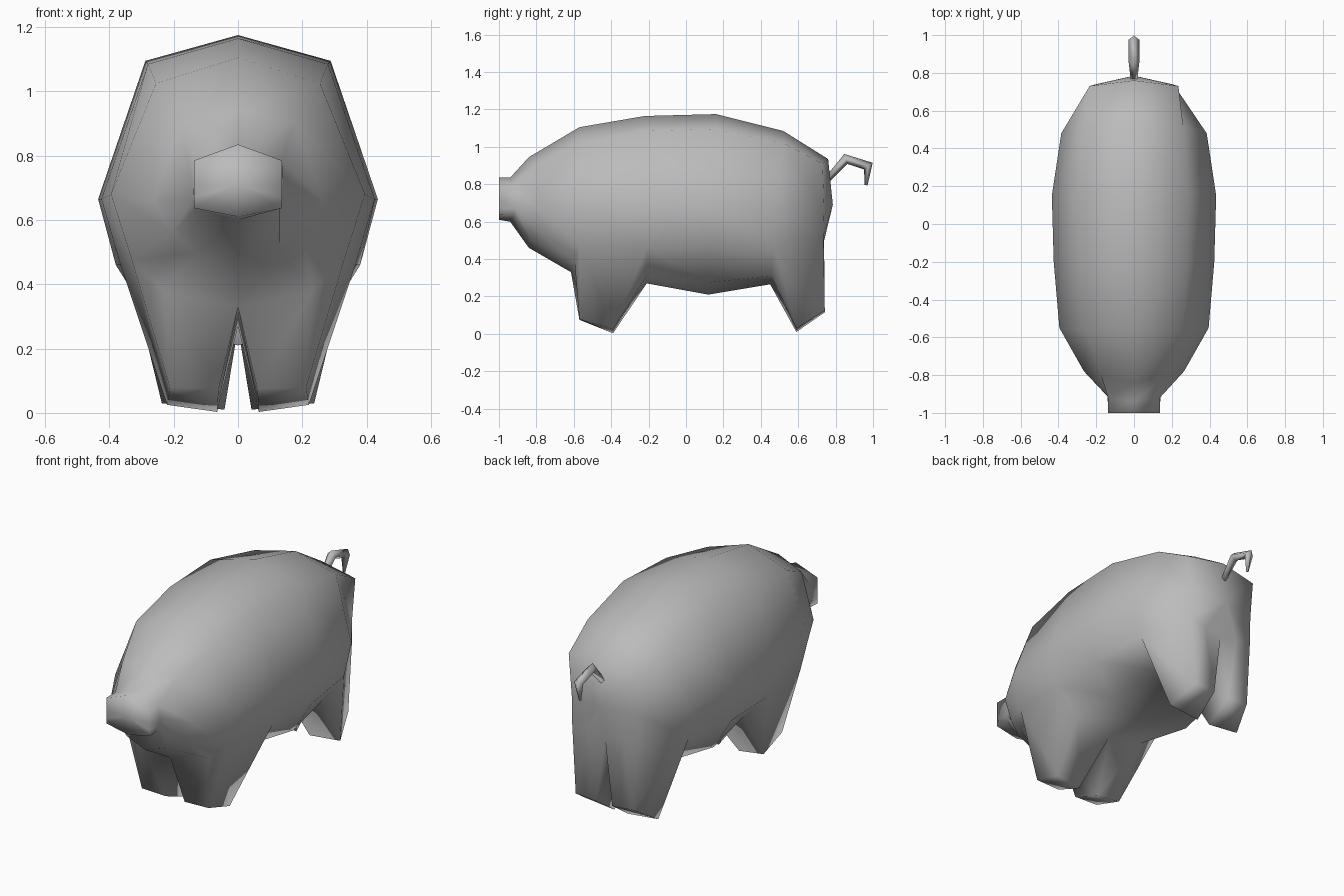
import bpy, bmesh
from mathutils import Vector

if "Cube" in bpy.data.objects:
    bpy.data.objects.remove(bpy.data.objects["Cube"])

skin = bpy.data.materials.new("plain grey")
skin.diffuse_color = (0.5, 0.5, 0.5, 1)
skin.use_nodes = True
skin.node_tree.nodes["Principled BSDF"].inputs["Base Color"].default_value = skin.diffuse_color


def make_object(name, bm):
    bmesh.ops.recalc_face_normals(bm, faces=bm.faces)
    for f in bm.faces:
        f.smooth = True
    mesh = bpy.data.meshes.new(name)
    bm.to_mesh(mesh)
    bm.free()
    mesh.materials.append(skin)
    obj = bpy.data.objects.new(name, mesh)
    bpy.context.collection.objects.link(obj)
    return obj


# Right half of each body ring: top, shoulder, flank, lower side, belly edge, bottom
RINGS = [
    [(0, -1, .835), (.137, -1, .785), (.137, -1, .71), (.137, -1, .67), (.137, -1, .637), (0, -1, .61)],
    [(0, -.94, .835), (.137, -.92, .785), (.14, -.91, .71), (.138, -.915, .67), (.13, -.92, .635), (0, -.94, .60)],
    [(0, -.84, .945), (.175, -.80, .905), (.265, -.78, .66), (.205, -.80, .56), (.13, -.825, .50), (0, -.84, .46)],
    [(0, -.57, 1.105), (.255, -.56, 1.025), (.395, -.55, .68), (.33, -.57, .475), (.23, -.595, .38), (0, -.615, .33)],
    [(0, -.22, 1.165), (.28, -.22, 1.085), (.425, -.20, .665), (.365, -.21, .46), (.22, -.21, .31), (0, -.21, .27)],
    [(0, .16, 1.175), (.288, .16, 1.095), (.435, .15, .665), (.38, .13, .46), (.265, .125, .275), (0, .12, .21)],
    [(0, .52, 1.085), (.26, .52, 1.02), (.385, .48, .67), (.345, .47, .475), (.22, .455, .31), (0, .45, .265)],
    [(0, .76, .935), (.235, .73, .91), (.21, .738, .68), (.21, .735, .53), (.11, .738, .50), (0, .735, .485)],
]
# Soles, keyed by the ring span each leg hangs from: front outer, back outer, back inner, front inner
FEET = {
    3: [(.212, -.57, .08), (.22, -.39, .025), (.065, -.39, .003), (.06, -.57, .075)],
    6: [(.237, .59, .03), (.182, .742, .125), (.05, .742, .115), (.042, .59, .01)],
}

bm = bmesh.new()
rings = []
for half in RINGS:
    loop = half + [(-x, y, z) for x, y, z in half[4:0:-1]]
    rings.append([bm.verts.new(p) for p in loop])

for i, (a, b) in enumerate(zip(rings, rings[1:])):
    for k in range(10):
        n = (k + 1) % 10
        if not (i in FEET and 3 <= k <= 6):
            bm.faces.new((a[k], a[n], b[n], b[k]))
    if i in FEET:
        # Pair of legs drawn down from the lower body, ending in slanted soles
        for side, (o, e, c) in ((1, (3, 4, 5)), (-1, (7, 6, 5))):
            s = [bm.verts.new((side * x, y, z)) for x, y, z in FEET[i]]
            for r, outer, inner in ((a, s[0], s[3]), (b, s[1], s[2])):
                bm.faces.new((r[o], r[e], outer))
                bm.faces.new((r[e], inner, outer))
                bm.faces.new((r[e], r[c], inner))
            bm.faces.new((a[o], b[o], s[1], s[0]))
            bm.faces.new((a[c], b[c], s[2], s[3]))
            bm.faces.new(s)

# Snout disc and rump fan
for ring, centre in ((rings[0], (0, -1.0, .71)), (rings[-1], (0, .785, .69))):
    c = bm.verts.new(centre)
    for k in range(10):
        bm.faces.new((ring[k], ring[(k + 1) % 10], c))
make_object("body", bm)

# Hooked tail: square tube along a bent path (y, z, radius)
PATH = [(.76, .83, .017), (.855, .935, .028), (.975, .897, .029), (.963, .795, .008)]
bm = bmesh.new()
tube = []
for i, (y, z, r) in enumerate(PATH):
    p, q = PATH[max(i - 1, 0)], PATH[min(i + 1, len(PATH) - 1)]
    t = Vector((0, q[0] - p[0], q[1] - p[1])).normalized()
    up = Vector((0, -t.z, t.y))
    c, sx = Vector((0, y, z)), Vector((1, 0, 0))
    tube.append([bm.verts.new(c + r * d) for d in (sx, up, -sx, -up)])
for a, b in zip(tube, tube[1:]):
    for k in range(4):
        n = (k + 1) % 4
        bm.faces.new((a[k], a[n], b[n], b[k]))
bm.faces.new(tube[0])
bm.faces.new(tube[-1])
make_object("tail", bm)
